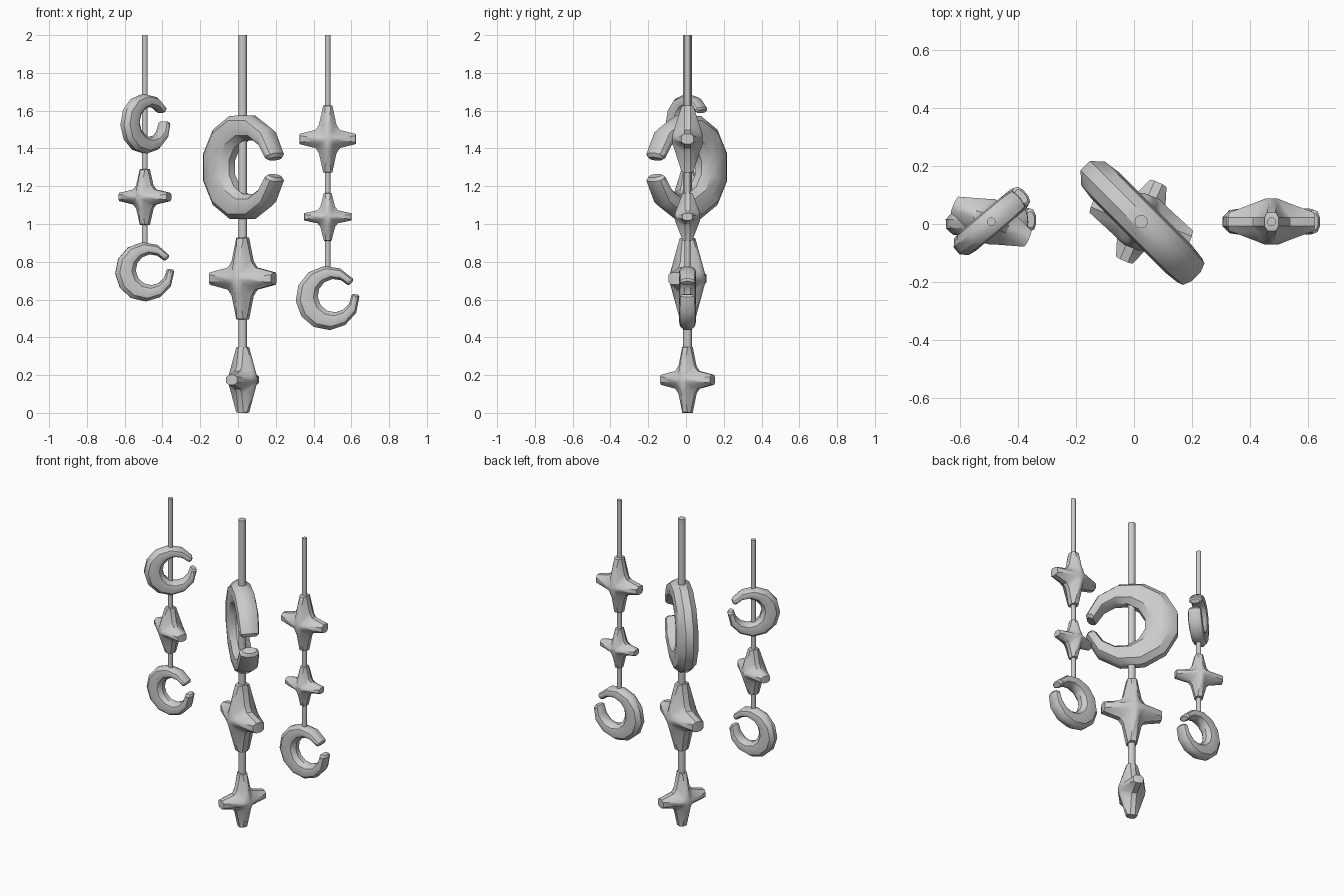
import bpy, bmesh
from math import sin, cos, pi, radians

if "Cube" in bpy.data.objects:
    bpy.data.objects.remove(bpy.data.objects["Cube"])

Y0 = 0.008


def finish(name, rings, loc, yaw, roll=0.0):
    """Skin a list of closed rings, cap both ends, shade smooth by angle."""
    bm = bmesh.new()
    vr = [[bm.verts.new(p) for p in r] for r in rings]
    n = len(rings[0])
    for a, b in zip(vr, vr[1:]):
        for i in range(n):
            j = (i + 1) % n
            bm.faces.new((a[i], a[j], b[j], b[i]))
    bm.faces.new(vr[0])
    bm.faces.new(vr[-1])
    bmesh.ops.recalc_face_normals(bm, faces=bm.faces[:])
    me = bpy.data.meshes.new(name)
    bm.to_mesh(me)
    bm.free()
    me.shade_smooth()
    me.set_sharp_from_angle(angle=radians(35))
    ob = bpy.data.objects.new(name, me)
    bpy.context.collection.objects.link(ob)
    ob.location = loc
    ob.rotation_euler = (0, -radians(roll), radians(yaw))
    return ob


# Star layers: (depth, four outline points of one quadrant), from rim to front
STAR = [
    (0.10, [(.16, 1.0), (.31, .42), (.43, .27), (1.0, .15)]),
    (0.21, [(.10, .98), (.22, .36), (.36, .20), (.98, .09)]),
    (0.44, [(.06, .37), (.16, .20), (.21, .13), (.37, .05)]),
    (0.53, [(.03, .15), (.08, .09), (.10, .07), (.15, .03)]),
]


def star(name, x, z, w, h, yaw):
    def ring(y, q):
        pts = (q + [(a, -b) for a, b in reversed(q)]
               + [(-a, -b) for a, b in q] + [(-a, b) for a, b in reversed(q)])
        return [(a * w, y * w, b * h) for a, b in pts]
    rings = [ring(-y, q) for y, q in reversed(STAR)] + [ring(y, q) for y, q in STAR]
    finish(name, rings, (x, Y0, z), yaw)


# Moon cross-section: (across, depth), rounded box
SECTION = [(-1, -.35), (-.6, -.88), (0, -1), (.6, -.88),
           (1, -.35), (1, .35), (.6, .88), (0, 1), (-.6, .88), (-1, .35)]


def moon(name, x, z, R, depth, yaw, roll, gap=18, steps=11):
    def ring(t, k):
        ox, oz = R * cos(t), R * sin(t)
        ix, iz = R * (.22 + .52 * cos(t)), R * .52 * sin(t)
        mx, mz = (ox + ix) / 2, (oz + iz) / 2
        hx, hz = (ox - ix) / 2, (oz - iz) / 2
        return [(mx + a * k * hx, d * k * depth, mz + a * k * hz) for a, d in SECTION]
    g = radians(gap)
    ts = [g + (2 * pi - 2 * g) * i / steps for i in range(steps + 1)]
    e = radians(4)
    rings = [ring(g - e, .65)]
    for i, t in enumerate(ts):
        rings.append(ring(t, .9 if i in (0, steps) else 1))
    rings.append(ring(2 * pi - g + e, .65))
    finish(name, rings, (x, Y0, z), yaw, roll)


def string(name, x, bottom, r):
    ring = lambda z: [(r * cos(i * pi / 6), r * sin(i * pi / 6), z) for i in range(12)]
    finish(name, [ring(bottom), ring(2.0)], (x, Y0, 0), 0)


# Left strand
L = -0.493
string("left_string", L, 0.86, 0.015)
moon("left_upper_moon", L, 1.53, 0.157, 0.043, 40, 17)
star("left_star", L, 1.143, 0.143, 0.147, -25)
moon("left_lower_moon", L, 0.747, 0.157, 0.043, 3, 18)

# Middle strand
M = 0.025
string("middle_string", M, 0.2, 0.023)
moon("middle_moon", M, 1.30, 0.283, 0.066, -45, 0, gap=16)
star("middle_star", M, 0.711, 0.181, 0.217, -22)
star("middle_bottom_star", M, 0.175, 0.148, 0.175, 66)

# Right strand
Rt = 0.475
string("right_string", Rt, 0.74, 0.015)
star("right_upper_star", Rt, 1.45, 0.15, 0.178, 0)
star("right_lower_star", Rt, 1.038, 0.126, 0.127, 0)
moon("right_moon", Rt, 0.608, 0.17, 0.045, 0, 20)
